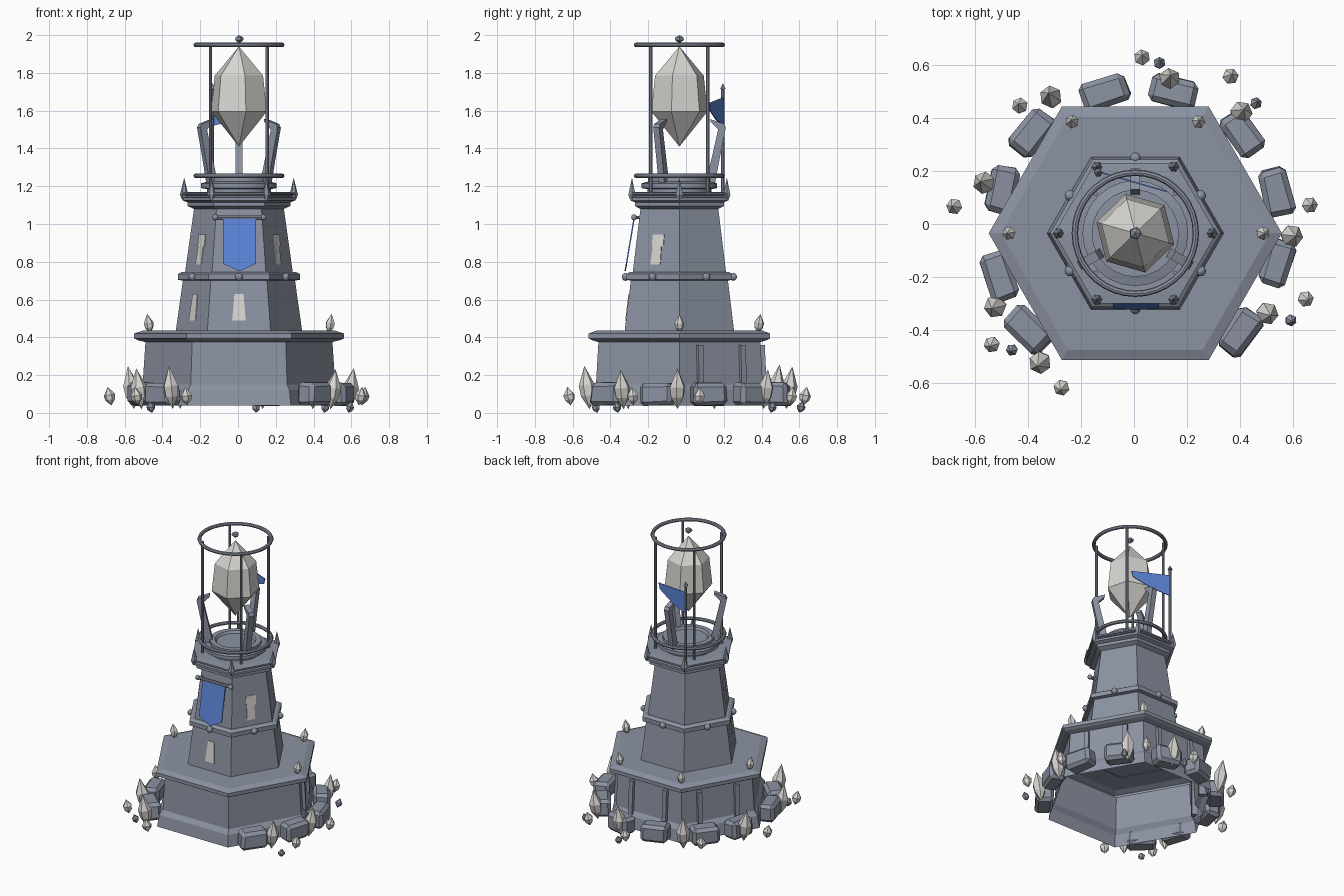
import bpy, bmesh, random
from math import sin, cos, tau, radians, atan2
from mathutils import Matrix, Vector

random.seed(4)
if "Cube" in bpy.data.objects:
    bpy.data.objects.remove(bpy.data.objects["Cube"])


def material(name, rgb):
    m = bpy.data.materials.new(name)
    m.use_nodes = True
    m.diffuse_color = (*rgb, 1)
    m.node_tree.nodes["Principled BSDF"].inputs["Base Color"].default_value = (*rgb, 1)
    return m


STONE = material("blue grey stone", (0.26, 0.29, 0.36))
CRYSTAL = material("pale crystal", (0.68, 0.67, 0.64))
CLOTH = material("blue cloth", (0.105, 0.23, 0.68))
AXIS = Vector((0.005, -0.035, 0))  # tower axis
COS30 = cos(radians(30))


def finish(name, bm, mat, smooth=False):
    bmesh.ops.recalc_face_normals(bm, faces=bm.faces)
    me = bpy.data.meshes.new(name)
    bm.to_mesh(me)
    bm.free()
    me.materials.append(mat)
    ob = bpy.data.objects.new(name, me)
    bpy.context.collection.objects.link(ob)
    if smooth:
        bpy.ops.object.select_all(action="DESELECT")
        ob.select_set(True)
        bpy.context.view_layer.objects.active = ob
        bpy.ops.object.shade_smooth_by_angle(angle=radians(40))
    return ob


def lathe(name, profile, sides, mat, at=AXIS, turn=0, matrix=None, closed=False, smooth=False):
    """Revolve (radius, height) points; zero radius gives a tip."""
    bm = bmesh.new()
    rings = []
    for r, z in profile:
        if r == 0:
            rings.append([bm.verts.new((0, 0, z))] * sides)
        else:
            rings.append([bm.verts.new((r * cos(turn + tau * i / sides),
                                        r * sin(turn + tau * i / sides), z)) for i in range(sides)])
    pairs = list(zip(rings, rings[1:]))
    if closed:
        pairs.append((rings[-1], rings[0]))
    for a, b in pairs:
        for i in range(sides):
            j = (i + 1) % sides
            corners = list(dict.fromkeys([a[i], a[j], b[j], b[i]]))
            if len(corners) > 2:
                bm.faces.new(corners)
    bm.transform(Matrix.Translation(at) @ (matrix or Matrix()))
    return finish(name, bm, mat, smooth)


def prism(name, points, depth, mat):
    """Extrude a flat outline by a depth vector."""
    bm = bmesh.new()
    face = bm.faces.new([bm.verts.new(p) for p in points])
    new = bmesh.ops.extrude_face_region(bm, geom=[face], use_keep_orig=True)["geom"]
    bmesh.ops.translate(bm, vec=depth, verts=[v for v in new if isinstance(v, bmesh.types.BMVert)])
    return finish(name, bm, mat)


def rod(name, start, end, r, mat=STONE, sides=8):
    d = Vector(end) - Vector(start)
    turn = d.to_track_quat("Z", "Y").to_matrix().to_4x4()
    return lathe(name, [(0, 0), (r, 0), (r, d.length), (0, d.length)], sides, mat,
                 Vector(start), matrix=turn, smooth=True)


def ball(name, at, r):
    prof = [(r * sin(tau * k / 12) if 0 < k < 6 else 0, -r * cos(tau * k / 12)) for k in range(7)]
    return lathe(name, prof, 10, STONE, Vector(at), smooth=True)


def around(angle, r, z):
    return AXIS + Vector((r * cos(radians(angle)), r * sin(radians(angle)), z))


def shard(name, x, y, z, r, h, lean=0.0, mat=CRYSTAL):
    """Six-sided pointed crystal leaning away from the tower."""
    out = Vector((x, y, 0)) - AXIS
    tilt = Matrix.Rotation(lean, 4, Vector((-out.y, out.x, 0)))
    lathe(name, [(0, 0), (r * 0.85, h * 0.3), (r, h * 0.55), (0, h)], 6, mat,
          Vector((x, y, z)), random.random(), tilt)


# Hexagonal base, open underneath, with flared foot and lip
lathe("base", [(0.55, 0.04), (0.535, 0.12), (0.51, 0.15), (0.495, 0.375), (0.535, 0.385),
               (0.555, 0.395), (0.555, 0.42), (0.51, 0.435), (0, 0.435)], 6, STONE)

# Tapered tower with belt and cornice
lathe("tower", [(0.335, 0.43), (0.297, 0.7), (0.323, 0.705), (0.323, 0.735), (0.305, 0.745),
                (0.285, 0.745), (0.238, 1.08), (0.272, 1.095), (0.272, 1.115), (0.3, 1.125),
                (0.3, 1.14), (0.283, 1.143), (0.283, 1.15), (0.307, 1.155), (0.307, 1.165),
                (0.25, 1.17), (0, 1.17)], 6, STONE)

# Round lamp plinth
lathe("lamp_plinth", [(0.17, 1.165), (0.17, 1.185), (0.2, 1.19), (0.2, 1.215), (0.165, 1.225),
                      (0.165, 1.245), (0.13, 1.245), (0.12, 1.23), (0, 1.23)], 24, STONE, smooth=True)

# Belt studs and cornice spikes
for i in range(6):
    ball("belt_stud", around(30 + 60 * i, 0.285, 0.72), 0.021)
    lathe("cornice_spike", [(0.012, 1.13), (0.022, 1.155), (0, 1.245)], 6, STONE,
          around(60 * i, 0.29, 0))

# Ribs on the rear walls of the base
for a in (30, 90, 150):
    t = Vector((-sin(radians(a)), cos(radians(a)), 0))
    for u in (-0.13, 0.13):
        outline = [around(a, r, z) + t * (u - 0.015)
                   for r, z in ((0.42, 0.08), (0.465, 0.08), (0.452, 0.36), (0.42, 0.36))]
        prism("base_rib", outline, t * 0.03, STONE)


# Windows lying on the sloped walls
def window(a, outline, low, high):
    t = Vector((-sin(radians(a)), cos(radians(a)), 0))
    points = []
    for u, z in outline:
        k = (z - low[1]) / (high[1] - low[1])
        r = (low[0] + (high[0] - low[0]) * k) * COS30
        points.append(around(a, r - 0.003, z) + t * u)
    prism("window", points, around(a, 0.007, 0) - AXIS, CRYSTAL)


LOWER = [(-0.036, 0.49), (0.036, 0.49), (0.024, 0.63), (-0.024, 0.63)]
UPPER = [(-0.036, 0.785), (0.024, 0.785), (0.024, 0.88), (0.037, 0.88),
         (0.037, 0.945), (-0.033, 0.945), (-0.033, 0.88), (-0.028, 0.88)]
for a in (210, 270):
    window(a, LOWER, (0.335, 0.43), (0.297, 0.7))
for a in (210, 330):
    window(a, UPPER, (0.285, 0.745), (0.238, 1.08))

# Hanging banner on its rod
shape = [(-0.08, 1.03), (0.095, 1.03), (0.095, 0.79), (0.008, 0.75), (-0.08, 0.79)]
prism("banner", [(x, -0.278 - (1.03 - z) * 0.17, z) for x, z in shape], Vector((0, 0.007, 0)), CLOTH)
rod("banner_rod", (-0.12, -0.275, 1.035), (0.135, -0.275, 1.035), 0.011)
for x in (-0.12, 0.135):
    ball("rod_knob", (x, -0.275, 1.035), 0.016)
for x in (-0.1, 0.115):
    rod("rod_bracket", (x, -0.275, 1.035), (x, -0.23, 1.035), 0.008)

# Lamp cage: two hoops and four posts
for z in (1.255, 1.948):
    hoop = [(0.229 + 0.012 * cos(tau * k / 8), z + 0.012 * sin(tau * k / 8)) for k in range(8)]
    lathe("cage_hoop", hoop, 36, STONE, closed=True, smooth=True)
for a in (45, 135, 225, 315):
    rod("cage_post", around(a, 0.213, 1.165), around(a, 0.213, 1.948), 0.009)

# Curved claws below the great crystal
for a in (90, 210, 330):
    t = Vector((-sin(radians(a)), cos(radians(a)), 0))
    outline = [(0.14, 1.22), (0.19, 1.22), (0.212, 1.34), (0.246, 1.51), (0.235, 1.53),
               (0.165, 1.555), (0.165, 1.54), (0.205, 1.5), (0.178, 1.38)]
    prism("claw", [around(a, r, z) - t * 0.018 for r, z in outline], t * 0.036, STONE)

# Great crystal with a small stone floating on top
lathe("great_crystal", [(0, 1.41), (0.153, 1.595), (0.133, 1.785), (0, 1.94)], 6, CRYSTAL,
      turn=radians(44))
lathe("top_stone", [(0, 1.955), (0.025, 1.975), (0.022, 1.988), (0, 2.0)], 5, STONE)

# Flag and pole
foot = Vector((-0.135, 0.195, 0))
rod("flag_pole", foot + Vector((0, 0, 1.15)), foot + Vector((0, 0, 1.72)), 0.009)
lathe("pole_tip", [(0, 1.71), (0.017, 1.715), (0, 1.745)], 6, STONE, foot)
pennant = [(0, 1.67), (1, 1.64), (0.95, 1.6), (0.5, 1.55), (0, 1.52)]
prism("flag", [foot + Vector((0.26 * s, -0.075 * s, z)) for s, z in pennant],
      Vector((0.001, 0.005, 0)), CLOTH)

# Boulders around the foot
for x, y in ((-0.11, 0.5), (0.15, 0.5), (0.41, 0.34), (0.54, 0.12), (0.54, -0.15),
             (0.4, -0.41), (-0.4, -0.4), (-0.51, -0.2), (-0.5, 0.13), (-0.385, 0.345)):
    bm = bmesh.new()
    bmesh.ops.create_cube(bm, size=1)
    for v in bm.verts:
        v.co = Vector([c * random.uniform(0.92, 1.08) for c in v.co])
    bm.transform(Matrix.Diagonal((0.18, 0.11, 0.12, 1)))
    bmesh.ops.bevel(bm, geom=bm.edges[:], offset=0.02, segments=1, affect="EDGES")
    spin = atan2(y - AXIS.y, x - AXIS.x) + tau / 4 + random.uniform(-0.15, 0.15)
    bm.transform(Matrix.Translation((x, y, 0.1)) @ Matrix.Rotation(spin, 4, "Z"))
    finish("boulder", bm, STONE)

# Tall crystals, small crystals, pebbles and shards on the base ledge
for x, y in ((-0.305, 0.465), (0.13, 0.53), (0.395, 0.41), (0.58, -0.045), (0.49, -0.33),
             (-0.345, -0.51), (-0.51, -0.305), (-0.55, 0.15)):
    shard("tall_crystal", x, y, 0.02, 0.043, random.uniform(0.2, 0.24), 0.15)
for x, y in ((0.03, 0.62), (0.36, 0.55), (0.655, 0.07), (0.64, -0.28), (-0.27, -0.61),
             (-0.53, -0.45), (-0.67, 0.065), (-0.425, 0.44)):
    shard("small_crystal", x, y, 0.04, 0.031, 0.1, 0.2)
for x, y in ((0.095, 0.6), (0.455, 0.45), (0.585, -0.36), (-0.455, -0.47)):
    shard("pebble", x, y, 0, 0.023, 0.065, 0.3, STONE)
for x, y in ((-0.23, 0.38), (0.24, 0.38), (-0.465, -0.035), (0.48, -0.035)):
    shard("ledge_crystal", x, y, 0.42, 0.026, 0.105, 0.15)
